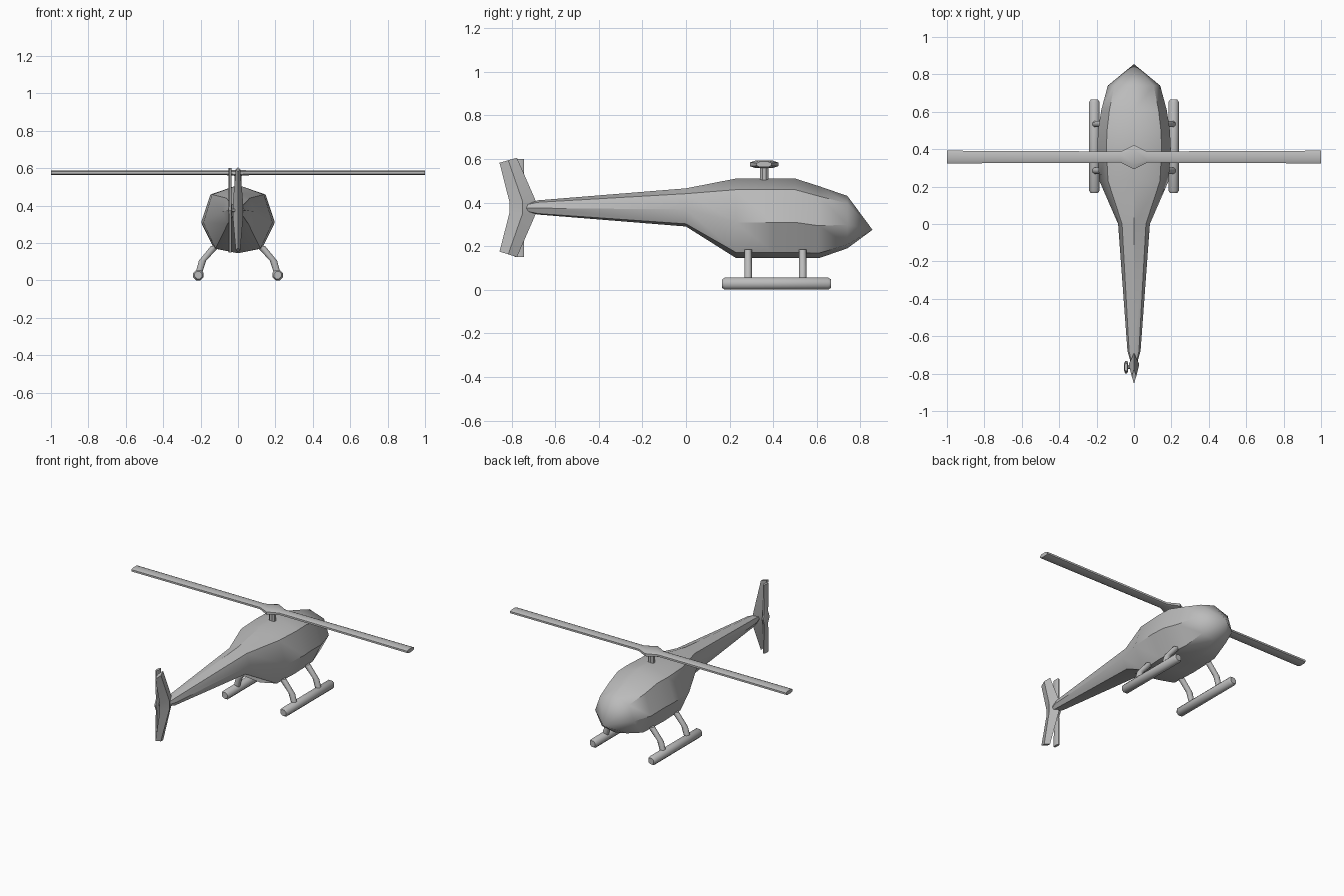
import bpy, bmesh
from math import sin, cos, pi, radians

if "Cube" in bpy.data.objects:
    bpy.data.objects.remove(bpy.data.objects["Cube"], do_unlink=True)

grey = bpy.data.materials.new("plain_grey")
grey.use_nodes = True
GREY = (0.5, 0.5, 0.5, 1)
grey.diffuse_color = GREY
grey.node_tree.nodes["Principled BSDF"].inputs["Base Color"].default_value = GREY


def loft(name, rings, angle=40):
    """Skin a list of equal-length point rings and cap both ends."""
    bm = bmesh.new()
    loops = [[bm.verts.new(p) for p in ring] for ring in rings]
    n = len(loops[0])
    for a, b in zip(loops, loops[1:]):
        for i in range(n):
            j = (i + 1) % n
            bm.faces.new((a[i], a[j], b[j], b[i]))
    bm.faces.new(loops[0])
    bm.faces.new(loops[-1])
    bmesh.ops.remove_doubles(bm, verts=bm.verts, dist=0.0005)
    bmesh.ops.recalc_face_normals(bm, faces=bm.faces)
    mesh = bpy.data.meshes.new(name)
    bm.to_mesh(mesh)
    bm.free()
    mesh.materials.append(grey)
    obj = bpy.data.objects.new(name, mesh)
    bpy.context.collection.objects.link(obj)
    bpy.ops.object.select_all(action='DESELECT')
    obj.select_set(True)
    bpy.context.view_layer.objects.active = obj
    bpy.ops.object.shade_smooth_by_angle(angle=radians(angle))
    return obj


def circle(rx, ry, sides=8):
    turns = [2 * pi * (i + 0.5) / sides for i in range(sides)]
    return [(rx * cos(t), ry * sin(t)) for t in turns]


def blade_section(half_width, half_thick):
    w, t = half_width, half_thick
    return [(w, t / 2), (w * 0.6, t), (-w * 0.6, t), (-w, t / 2),
            (-w, -t / 2), (-w * 0.6, -t), (w * 0.6, -t), (w, -t / 2)]


# Fuselage and tail boom: (y, half width, bottom, top)
SHAPE = [(0, 1), (0.75, 0.86), (1, 0.45), (0.65, 0.07),
         (0, 0), (-0.65, 0.07), (-1, 0.45), (-0.75, 0.86)]
stations = [(-0.8, 0, 0.375, 0.375), (-0.68, 0.035, 0.345, 0.41),
            (0, 0.085, 0.29, 0.465), (0.23, 0.185, 0.145, 0.51),
            (0.4, 0.197, 0.145, 0.51), (0.5, 0.192, 0.145, 0.51),
            (0.61, 0.175, 0.145, 0.475), (0.74, 0.14, 0.19, 0.43),
            (0.855, 0, 0.275, 0.275)]
loft("fuselage", [[(sx * w, y, b + sz * (t - b)) for sx, sz in SHAPE]
                  for y, w, b, t in stations])

# Tail fin: (lead y, lead z, trail y, trail z, half thickness)
fin = [(-0.775, 0.605, -0.855, 0.582, 0.012), (-0.69, 0.41, -0.81, 0.405, 0.028),
       (-0.69, 0.345, -0.81, 0.35, 0.028), (-0.775, 0.15, -0.855, 0.175, 0.012)]
loft("tail_fin", [[(0, ly, lz), (t, (ly + ty) / 2, (lz + tz) / 2),
                   (0, ty, tz), (-t, (ly + ty) / 2, (lz + tz) / 2)]
                  for ly, lz, ty, tz, t in fin])

# Main rotor: blades and hub in one tapered form, on a mast
main = [(-1, 0.034, 0.012), (-0.07, 0.03, 0.012), (0, 0.065, 0.017),
        (0.07, 0.03, 0.012), (1, 0.034, 0.012)]
loft("main_rotor", [[(x, 0.358 + u, 0.575 + v) for u, v in blade_section(w, t)]
                    for x, w, t in main])
loft("rotor_mast", [[(u, 0.358 + v, z) for u, v in circle(0.021, 0.021)]
                    for z in (0.48, 0.57)])

# Tail rotor on the right of the fin, with its shaft
tail = [(0.15, 0.022, 0.008), (0.34, 0.02, 0.008), (0.375, 0.033, 0.011),
        (0.41, 0.02, 0.008), (0.6, 0.022, 0.008)]
loft("tail_rotor", [[(-0.042 + v, -0.765 + u, z) for u, v in blade_section(w, t)]
                    for z, w, t in tail])
loft("tail_rotor_shaft", [[(x, -0.765 + u, 0.375 + v) for u, v in circle(0.011, 0.011)]
                          for x in (-0.042, 0)])

# Landing gear
for side, label in ((1, "left"), (-1, "right")):
    runner = [(0.165, 0.021), (0.178, 0.03), (0.652, 0.03), (0.665, 0.021)]
    loft(label + "_skid", [[(side * 0.212 + u, y, 0.028 + v) for u, v in circle(r, r)]
                           for y, r in runner])
    for y, place in ((0.285, "rear"), (0.535, "front")):
        path = [(0.212, 0.03, 0.019), (0.19, 0.105, 0.021), (0.12, 0.185, 0.026)]
        loft(f"{label}_{place}_strut",
             [[(side * x + u, y + v, z) for u, v in circle(r, 0.018)]
              for x, z, r in path], 50)
